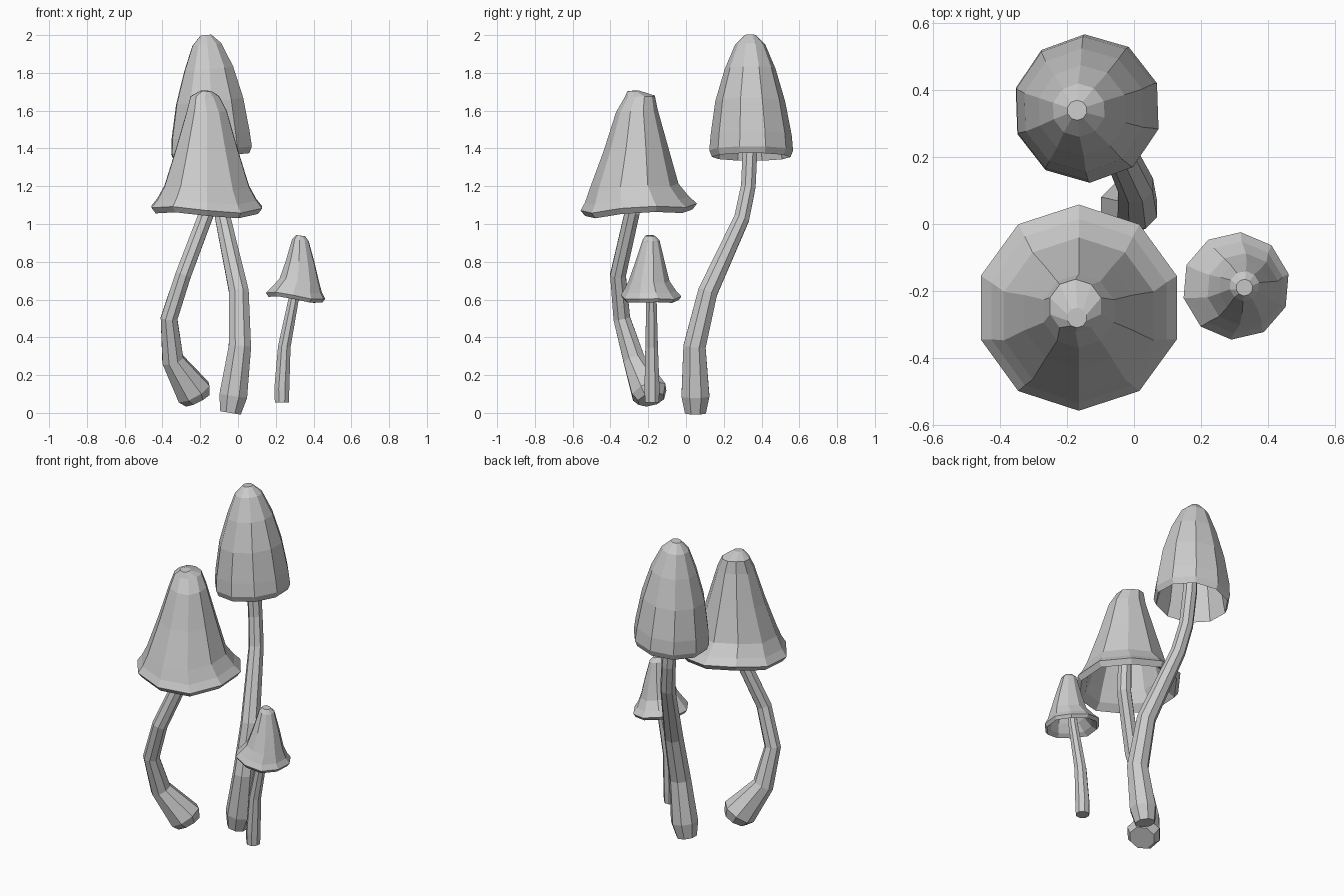
import bpy, bmesh
from math import cos, sin, pi, radians
from mathutils import Vector

if "Cube" in bpy.data.objects:
    bpy.data.objects.remove(bpy.data.objects["Cube"], do_unlink=True)

# Single flat colour
grey = bpy.data.materials.new("plain_grey")
grey.use_nodes = True
grey.diffuse_color = (0.6, 0.6, 0.6, 1)
grey.node_tree.nodes["Principled BSDF"].inputs["Base Color"].default_value = (0.6, 0.6, 0.6, 1)


def loft(name, rings):
    """Skin a list of point rings, closing both ends."""
    bm = bmesh.new()
    loops = [[bm.verts.new(p) for p in ring] for ring in rings]
    n = len(loops[0])
    for a, b in zip(loops, loops[1:]):
        for i in range(n):
            j = (i + 1) % n
            bm.faces.new((a[i], a[j], b[j], b[i]))
    bm.faces.new(loops[0])
    bm.faces.new(loops[-1])
    bmesh.ops.recalc_face_normals(bm, faces=bm.faces)
    mesh = bpy.data.meshes.new(name)
    bm.to_mesh(mesh)
    bm.free()
    mesh.materials.append(grey)
    obj = bpy.data.objects.new(name, mesh)
    bpy.context.collection.objects.link(obj)
    return obj


def stem(name, path, sides=8):
    """Tapered bent tube; path holds x, y, z, radius."""
    pts = [Vector(p[:3]) for p in path]
    rings = []
    for k, p in enumerate(pts):
        before, after = pts[max(k - 1, 0)], pts[min(k + 1, len(pts) - 1)]
        d1, d2 = (p - before).normalized(), (after - p).normalized()
        turn = Vector((0, 0, 1)).rotation_difference(d1 + d2)
        r = path[k][3]
        rings.append([p + turn @ Vector((r * cos(a), r * sin(a), 0))
                      for a in (2 * pi * (i + 0.5) / sides for i in range(sides))])
    return loft(name, rings)


def cap(name, profile, start, tilt, wave=0.0, sides=10):
    """Hollow cap; profile holds z, x, y, radius from the tip down to the rim."""
    inner = [(z - 0.03, x, y, r * 0.88) for z, x, y, r in profile[1:-2]]
    rings = []
    for z, x, y, r in profile + inner[::-1]:
        ring = []
        for i in range(sides):
            a = radians(start) + 2 * pi * i / sides
            dx, dy = r * cos(a), r * sin(a)
            ring.append((x + dx, y + dy,
                         z + dx * tilt[0] + dy * tilt[1] + wave * r * cos(3 * a)))
        rings.append(ring)
    return loft(name, rings)


# Tall mushroom at the back
stem("tall_stem", [(-0.04, 0.05, 0, 0.06), (-0.025, 0.05, 0.09, 0.08),
                   (0.01, 0.045, 0.35, 0.064), (0.005, 0.115, 0.64, 0.056),
                   (-0.08, 0.295, 1.03, 0.044), (-0.11, 0.33, 1.2, 0.042),
                   (-0.13, 0.34, 1.42, 0.042), (-0.15, 0.34, 1.8, 0.035)])
cap("tall_cap", [(2.0, -0.17, 0.34, 0.03), (1.95, -0.165, 0.34, 0.08),
                 (1.82, -0.155, 0.34, 0.135), (1.65, -0.15, 0.34, 0.185),
                 (1.47, -0.145, 0.345, 0.215), (1.39, -0.14, 0.345, 0.222),
                 (1.355, -0.14, 0.345, 0.208)], 20, (0.1, 0))

# Wide mushroom at the front
stem("wide_stem", [(-0.215, -0.185, 0.07, 0.075), (-0.235, -0.195, 0.11, 0.1),
                   (-0.345, -0.275, 0.28, 0.062), (-0.365, -0.34, 0.5, 0.048),
                   (-0.29, -0.36, 0.73, 0.045), (-0.165, -0.285, 1.06, 0.043),
                   (-0.16, -0.26, 1.5, 0.035)])
cap("wide_cap", [(1.705, -0.17, -0.28, 0.03), (1.675, -0.175, -0.245, 0.08),
                 (1.6, -0.165, -0.26, 0.11), (1.4, -0.165, -0.265, 0.17),
                 (1.2, -0.165, -0.275, 0.235), (1.13, -0.165, -0.26, 0.275),
                 (1.09, -0.165, -0.25, 0.308), (1.06, -0.165, -0.25, 0.285)],
    18, (-0.03, 0.06), 0.04)

# Small mushroom at the side
stem("small_stem", [(0.232, -0.18, 0.055, 0.04), (0.232, -0.18, 0.13, 0.043),
                    (0.245, -0.182, 0.35, 0.036), (0.298, -0.183, 0.62, 0.029),
                    (0.32, -0.185, 0.8, 0.025)])
cap("small_cap", [(0.938, 0.33, -0.19, 0.025), (0.915, 0.33, -0.185, 0.045),
                  (0.8, 0.33, -0.19, 0.078), (0.7, 0.325, -0.195, 0.108),
                  (0.65, 0.31, -0.19, 0.138), (0.62, 0.305, -0.185, 0.161),
                  (0.6, 0.305, -0.185, 0.147)], 13, (-0.13, 0), 0.04)
